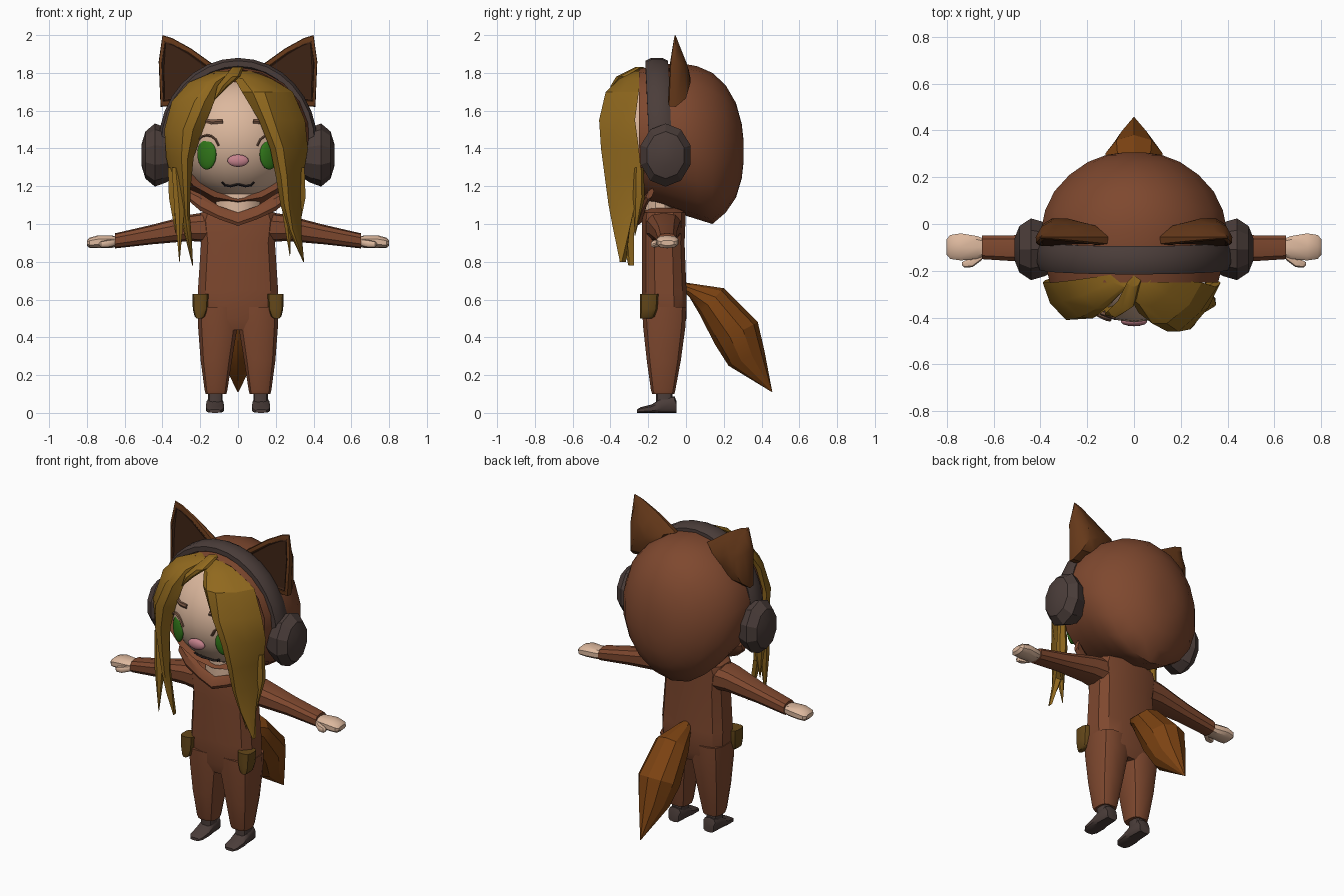
import bpy, bmesh
from math import cos, sin, pi, sqrt, atan2
from mathutils import Vector as V


def material(name, r, g, b):
    m = bpy.data.materials.new(name)
    m.diffuse_color = (r, g, b, 1)
    return m


RUST = material("rust_cloth", .21, .065, .028)
EAR = material("ear_brown", .13, .04, .01)
INNER = material("inner_ear", .045, .016, .007)
TAIL = material("tail_orange", .2, .055, .006)
HAIR = material("ochre_hair", .28, .14, .013)
POCKET = material("pocket", .13, .065, .01)
SKIN = material("skin", .72, .48, .34)
DARK = material("dark_grey", .07, .047, .042)
GREEN = material("eye_green", .03, .18, .01)
PINK = material("nose_pink", .55, .22, .26)
BROW = material("brow", .2, .1, .06)
LINE = material("line", .02, .015, .015)


def finish(name, bm, mat, angle=35):
    bmesh.ops.remove_doubles(bm, verts=bm.verts, dist=1e-4)
    bmesh.ops.recalc_face_normals(bm, faces=bm.faces)
    me = bpy.data.meshes.new(name)
    bm.to_mesh(me)
    bm.free()
    me.materials.append(mat)
    ob = bpy.data.objects.new(name, me)
    bpy.context.collection.objects.link(ob)
    bpy.ops.object.select_all(action='DESELECT')
    ob.select_set(True)
    bpy.context.view_layer.objects.active = ob
    bpy.ops.object.shade_smooth_by_angle(angle=angle * pi / 180)
    return ob


def loft(name, rings, mat, sx=1, cap=True, angle=35):
    """Skin a list of equal-length rings; sx=-1 mirrors across x."""
    bm = bmesh.new()
    vs = [[bm.verts.new((p[0] * sx, p[1], p[2])) for p in r] for r in rings]
    n = len(vs[0])
    for a, b in zip(vs, vs[1:]):
        for i in range(n):
            j = (i + 1) % n
            bm.faces.new((a[i], a[j], b[j], b[i]))
    if cap:
        bm.faces.new(vs[0])
        bm.faces.new(vs[-1])
    return finish(name, bm, mat, angle)


def ring(c, u, v, n=12, p=1.0):
    """Oval (p=1) or squarish (p<1) ring about c with half axes u and v."""
    c, u, v = V(c), V(u), V(v)
    sq = lambda t: (1 if t > 0 else -1) * abs(t) ** p
    ang = [2 * pi * (i + .5) / n for i in range(n)]
    return [c + u * sq(cos(t)) + v * sq(sin(t)) for t in ang]


def zring(z, x0, x1, y0, y1, n=12, p=.65):
    return ring(((x0 + x1) / 2, (y0 + y1) / 2, z), ((x1 - x0) / 2, 0, 0), (0, (y1 - y0) / 2, 0), n, p)


def xring(x, z, hz, y, hy, n=10, p=.75):
    return ring((x, y, z), (0, hy, 0), (0, 0, hz), n, p)


def ball(name, c, r, mat, seg=20, rings=12, turn=0):
    bm = bmesh.new()
    bmesh.ops.create_uvsphere(bm, u_segments=seg, v_segments=rings, radius=1)
    ob = finish(name, bm, mat, 60)
    ob.location, ob.scale, ob.rotation_euler = c, r, (0, 0, turn)
    return ob


def face_y(x, z):
    return -.1 - .32 * sqrt(max(0, 1 - (x / .33) ** 2 - ((z - 1.45) / .32) ** 2))


def face_line(name, pts, r, mat):
    """Thin tube lying on the face."""
    rows = []
    for i, (x, z) in enumerate(pts):
        a, b = pts[max(i - 1, 0)], pts[min(i + 1, len(pts) - 1)]
        d = V((b[0] - a[0], 0, b[1] - a[1])).normalized()
        rows.append(ring((x, face_y(x, z) - .003, z), V((-d.z, 0, d.x)) * r, (0, .012, 0), 6))
    loft(name, rows, mat)


# torso
loft("torso", [zring(z, -w, w, a, b) for z, w, a, b in (
    (.44, .19, -.21, -.02), (.5, .212, -.23, .005), (.65, .217, -.235, .005), (.9, .2, -.235, -.005),
    (1.02, .215, -.235, 0), (1.06, .2, -.23, 0), (1.085, .12, -.2, -.02))], RUST)

for sx, side in ((1, "left"), (-1, "right")):
    # legs and shoes
    loft("leg_" + side, [zring(z, a, b, c, d) for z, a, b, c, d in (
        (.56, .0, .216, -.235, .005), (.46, .0, .214, -.23, .0), (.28, .03, .2, -.21, -.025),
        (.12, .055, .178, -.187, -.055), (.1, .06, .172, -.18, -.06))], RUST, sx)
    loft("ankle_" + side, [zring(z, .08, .16, -.16, -.07) for z in (.04, .12)], DARK, sx)
    loft("shoe_" + side, [ring((.122, y, h / 2), (w, 0, 0), (0, 0, h / 2), 10, .6) for y, h, w in (
        (-.26, .018, .03), (-.24, .03, .045), (-.18, .045, .05), (-.13, .08, .046), (-.06, .088, .042),
        (-.05, .06, .036))], DARK, sx)
    # sleeves, hands, thumbs
    loft("sleeve_" + side, [xring(*r) for r in (
        (.12, .985, .085, -.12, .1), (.25, .98, .07, -.115, .085), (.45, .945, .052, -.105, .06),
        (.65, .911, .04, -.1, .052))], RUST, sx)
    loft("hand_" + side, [xring(*r) for r in (
        (.63, .908, .025, -.1, .035), (.67, .906, .033, -.1, .05), (.74, .906, .034, -.098, .06),
        (.785, .9, .028, -.098, .053), (.8, .9, .014, -.098, .035))], SKIN, sx)
    loft("thumb_" + side, [xring(*r) for r in (
        (.65, .902, .018, -.135, .02), (.69, .895, .02, -.165, .02), (.725, .892, .016, -.172, .015),
        (.735, .892, .006, -.17, .006))], SKIN, sx)
    # hip pockets wrapping the front corners
    loft("pocket_" + side, [zring(z, a, b, -.245, d, 12, .6) for z, a, b, d in (
        (.63, .155, .243, -.145), (.55, .16, .24, -.15), (.51, .175, .23, -.165), (.5, .19, .22, -.18))],
        POCKET, sx)
    # headphone cups
    loft("headphone_cup_" + side, [ring((x, -.108, 1.365), (0, r * .83, 0), (0, 0, r), 10) for x, r in (
        (.34, .12), (.38, .145), (.44, .167), (.49, .125), (.51, .06))], DARK, sx, angle=25)

    # pointed ears with a hollow front
    outline = [(.11, 1.83), (.25, 1.93), (.35, 1.985), (.4, 2.0), (.42, 1.86), (.41, 1.62), (.28, 1.63), (.18, 1.72)]

    def ear_ring(s, y):
        cx, cz = .325, 1.8
        pts = [(cx + (x - cx) * s, cz + (z - cz) * s) for x, z in outline]
        return [(x, -.055 + y * min(1, .15 + (2.0 - z) / .25), z) for x, z in pts]
    loft("ear_" + side, [ear_ring(*r) for r in (
        (.3, .078), (.75, .055), (1, 0), (.98, -.035), (.84, -.04), (.4, .02))], EAR, sx)
    loft("inner_ear_" + side, [ear_ring(*r) for r in ((.85, -.035), (.8, -.04), (.4, .01), (.05, .015))], INNER, sx)

    # eyes with upper lids
    ex, ez = .165 * sx, 1.37
    ball("eye_" + side, (ex, face_y(ex, ez) + .004, ez), (.058, .022, .082), GREEN, turn=atan2(ex, .27))
    face_line("eyelid_" + side, [(ex + .066 * cos(t), ez + .02 + .08 * sin(t))
              for t in (.3, .8, 1.2, pi / 2, 1.94, 2.34, 2.84)], .007, BROW)
    face_line("eyebrow_" + side, [(sx * .08, 1.545), (sx * .14, 1.54), (sx * .21, 1.555)], .014, BROW)

# head, neck, nose, mouth
ball("face", (0, -.1, 1.45), (.33, .32, .32), SKIN, 24, 16)
loft("neck", [zring(z, -.12, .12, -.232, -.04, 12, 1) for z in (1.0, 1.2)], SKIN)
ball("nose", (0, -.415, 1.335), (.058, .022, .033), PINK, 14, 8)
face_line("mouth", [(-.085, 1.222), (-.07, 1.205), (-.04, 1.2), (0, 1.21), (.04, 1.2), (.07, 1.205), (.085, 1.222)],
          .007, LINE)

# hood: front lip, then rings back to the rounded rear
loft("hood", [ring((0, y, (t + b) / 2), (w, 0, 0), (0, 0, (t - b) / 2), 18) for y, t, b, w in (
    (-.2, 1.77, 1.15, .32), (-.25, 1.82, 1.12, .365), (-.13, 1.845, 1.09, .395), (-.02, 1.85, 1.05, .402),
    (.06, 1.835, 1.025, .385), (.14, 1.8, 1.0, .345), (.21, 1.735, 1.06, .28), (.265, 1.64, 1.14, .2),
    (.295, 1.53, 1.24, .12), (.305, 1.44, 1.33, .05))], RUST, angle=50)
# V-shaped collar
loft("collar", [ring((x, y, z), (0, .018, 0), (0, .012, h), 6) for x, y, z, h in (
    (-.27, -.19, 1.16, .03), (-.2, -.22, 1.115, .045), (-.1, -.235, 1.06, .035), (0, -.245, 1.025, .035),
    (.1, -.235, 1.06, .035), (.2, -.22, 1.115, .045), (.27, -.19, 1.16, .03))], RUST)

# headphone band
band = []
for i in range(17):
    t = pi * i / 16
    d = V((cos(t), 0, sin(t)))
    c = V((.392 * cos(t), -.135 - .02 * sin(t), 1.42 + .43 * sin(t)))
    band.append(ring(c, d * .031, (0, .064, 0), 8, .8))
loft("headphone_band", band, DARK, angle=45)


# hair locks: each station is z, inner (x, y), crest (x, y), outer (x, y)
def lock(name, stations):
    rows = []
    for z, a, c, o in stations:
        a, c, o = V((*a, z)), V((*c, z)), V((*o, z))
        m = (c + o) / 2
        m += (m - (a + o) / 2) * .35
        rows.append([a, (a + c) / 2 + (c - (a + o) / 2) * .2, c, m, o, (a + o) / 2 + V((0, .025, 0))])
    loft(name, rows, HAIR, angle=30)


lock("hair_lock_left", [
    (1.81, (0, -.25), (.03, -.27), (.09, -.22)), (1.77, (-.02, -.31), (.07, -.35), (.18, -.24)),
    (1.7, (.02, -.38), (.14, -.425), (.29, -.25)), (1.55, (.11, -.41), (.19, -.46), (.355, -.27)),
    (1.4, (.17, -.4), (.24, -.45), (.37, -.25)), (1.25, (.2, -.38), (.26, -.43), (.345, -.235)),
    (1.1, (.225, -.36), (.27, -.41), (.335, -.27)), (.97, (.265, -.345), (.29, -.385), (.335, -.3)),
    (.8, (.345, -.345), (.348, -.35), (.35, -.34))])
lock("hair_lock_right", [
    (1.81, (-.01, -.25), (-.05, -.27), (-.12, -.22)), (1.75, (-.08, -.32), (-.16, -.36), (-.26, -.24)),
    (1.65, (-.125, -.37), (-.23, -.4), (-.35, -.25)), (1.5, (-.185, -.36), (-.29, -.41), (-.39, -.25)),
    (1.35, (-.235, -.34), (-.3, -.4), (-.38, -.24)), (1.2, (-.25, -.33), (-.29, -.38), (-.345, -.23)),
    (1.05, (-.255, -.32), (-.28, -.36), (-.31, -.27)), (.93, (-.245, -.31), (-.265, -.34), (-.28, -.29)),
    (.78, (-.238, -.3), (-.24, -.305), (-.242, -.3))])
lock("hair_tuft", [
    (1.83, (-.03, -.25), (0, -.27), (.03, -.24)), (1.78, (-.07, -.33), (-.03, -.37), (.01, -.32)),
    (1.73, (-.11, -.37), (-.08, -.4), (-.05, -.37)), (1.66, (-.125, -.385), (-.122, -.39), (-.12, -.385))])


# loose tapering hair wisps
def wisp(name, a, b, c, r):
    loft(name, [ring(p, (r * k, 0, 0), (0, r * k, 0), 6) for p, k in ((a, .8), (b, 1), (c, .05))], HAIR)


wisp("wisp_left_inner", (.25, -.35, 1.2), (.26, -.35, 1.05), (.275, -.31, .83), .028)
wisp("wisp_left_back", (.33, -.25, 1.3), (.33, -.25, 1.14), (.315, -.27, .94), .032)
wisp("wisp_right_outer", (-.33, -.32, 1.3), (-.31, -.34, 1.07), (-.31, -.35, .8), .03)
wisp("wisp_right_back", (-.35, -.25, 1.3), (-.34, -.25, 1.14), (-.33, -.27, .95), .03)

# bushy tail: upper edge, lower edge (y, z) and half width
rows = []
for (y0, z0), (y1, z1), w in (
        ((.0, .69), (.0, .63), .03), ((.03, .685), (.02, .61), .05), ((.2, .66), (.07, .525), .1),
        ((.38, .48), (.155, .36), .122), ((.415, .33), (.225, .25), .085), ((.457, .11), (.455, .11), .002)):
    rows.append(ring((0, (y0 + y1) / 2, (z0 + z1) / 2), (w * 1.05, 0, 0), (0, (y0 - y1) / 2, (z0 - z1) / 2), 10))
loft("tail", rows, TAIL, angle=25)
